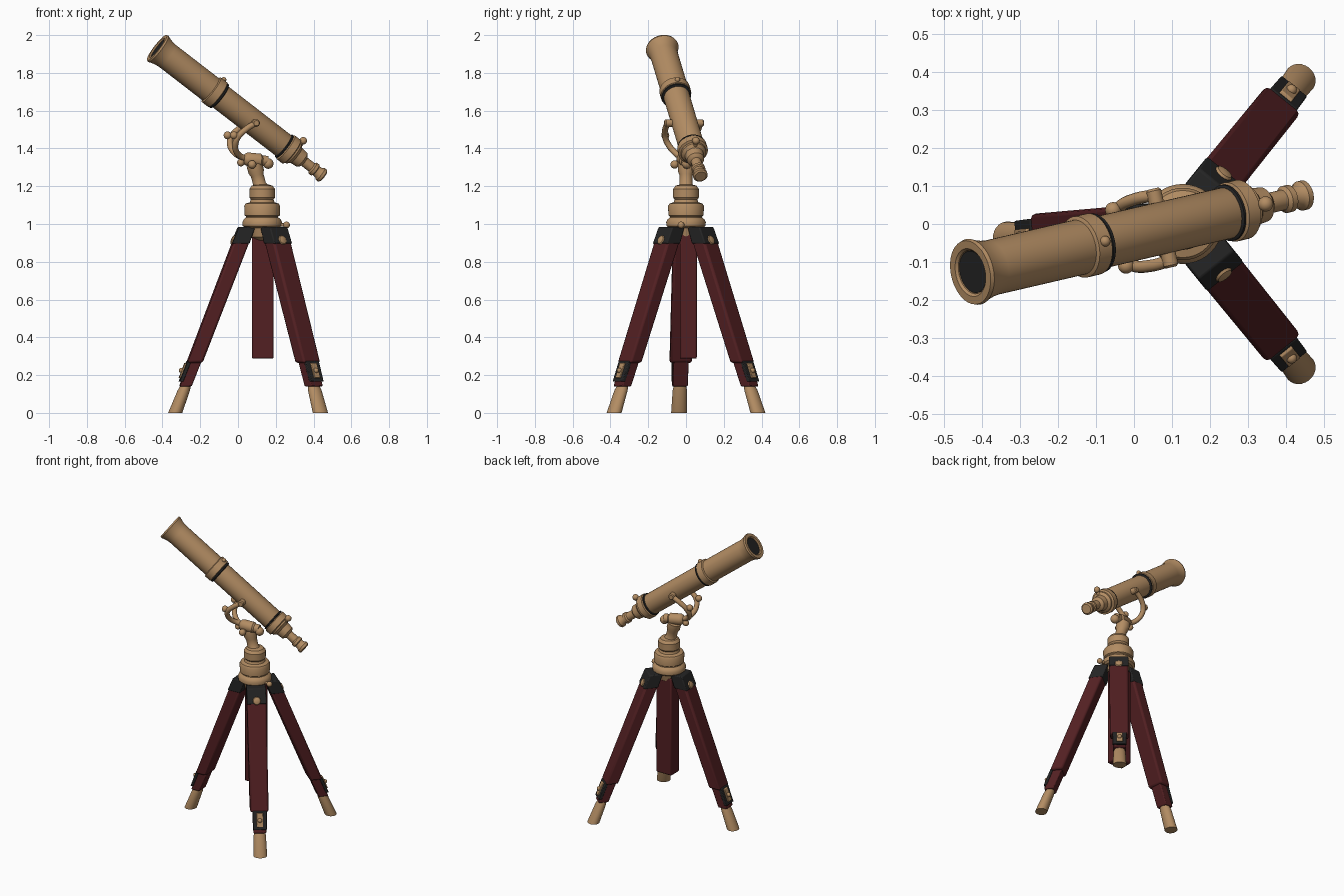
import bpy, bmesh, math
from mathutils import Vector, Matrix

cube = bpy.data.objects.get("Cube")
if cube:
    bpy.data.objects.remove(cube)


def material(name, rgb):
    m = bpy.data.materials.new(name)
    m.use_nodes = True
    m.diffuse_color = (*rgb, 1)
    m.node_tree.nodes["Principled BSDF"].inputs["Base Color"].default_value = (*rgb, 1)
    return m


BRASS = material("brass", (0.45, 0.265, 0.125))
WOOD = material("dark red wood", (0.085, 0.014, 0.016))
BLACK = material("black metal", (0.018, 0.018, 0.018))
Z = Vector((0, 0, 1))
CENTRE = Vector((0.128, 0, 0))


def finish(name, bm, mat, bevel=0):
    bmesh.ops.recalc_face_normals(bm, faces=bm.faces)
    mesh = bpy.data.meshes.new(name)
    bm.to_mesh(mesh)
    bm.free()
    obj = bpy.data.objects.new(name, mesh)
    bpy.context.collection.objects.link(obj)
    mesh.materials.append(mat)
    if bevel:
        mod = obj.modifiers.new("bevel", "BEVEL")
        mod.width = bevel
        mod.segments = 2
    bpy.ops.object.select_all(action="DESELECT")
    obj.select_set(True)
    bpy.context.view_layer.objects.active = obj
    bpy.ops.object.shade_smooth_by_angle(angle=math.radians(35))
    return obj


def loft(name, rings, mat, caps=True, bevel=0):
    """Skin a list of equal-sized point rings."""
    bm = bmesh.new()
    rows = [[bm.verts.new(p) for p in ring] for ring in rings]
    n = len(rows[0])
    for a, b in zip(rows, rows[1:]):
        for i in range(n):
            j = (i + 1) % n
            bm.faces.new((a[i], a[j], b[j], b[i]))
    if caps:
        bm.faces.new(rows[0])
        bm.faces.new(rows[-1])
    return finish(name, bm, mat, bevel)


def turn(name, profile, origin, axis, mat, caps=True, n=40):
    """Turned part: profile of (radius, distance) along an axis."""
    rot = Vector(axis).to_track_quat("Z", "Y").to_matrix()
    o = Vector(origin)
    angles = [2 * math.pi * i / n for i in range(n)]
    rings = [[o + rot @ Vector((r * math.cos(a), r * math.sin(a), h)) for a in angles]
             for r, h in profile]
    return loft(name, rings, mat, caps)


def ball(name, centre, radius, mat=BRASS):
    bm = bmesh.new()
    bmesh.ops.create_uvsphere(bm, u_segments=20, v_segments=12, radius=radius,
                              matrix=Matrix.Translation(centre))
    return finish(name, bm, mat)


def rod(name, a, b, radius, mat=BRASS):
    a, b = Vector(a), Vector(b)
    return turn(name, [(radius, 0), (radius, (b - a).length)], a, b - a, mat, n=24)


# Tripod legs: heading in degrees, foot radius, top radius
SQUARE = [(-1, -1), (1, -1), (1, 1), (-1, 1)]
ROUND = [(math.cos(i * math.pi / 12), math.sin(i * math.pi / 12)) for i in range(24)]

for side, heading, r_foot, r_top in (("front", -51, 0.49, 0.10),
                                     ("back", 51, 0.49, 0.10),
                                     ("right", 184.5, 0.462, 0.085)):
    a = math.radians(heading)
    out = Vector((math.cos(a), math.sin(a), 0))
    across = Vector((-out.y, out.x, 0))

    def at(z, push=0):
        return CENTRE + out * (r_foot + (r_top - r_foot) * z / 0.98 + push) + Z * z

    def block(part, sections, mat, outline=SQUARE, push=0, bevel=0.006):
        rings = [[at(z, push) + out * (u * t / 2) + across * (v * w / 2) for u, v in outline]
                 for z, w, t in sections]
        loft(side + "_leg_" + part, rings, mat, bevel=bevel)

    block("beam", [(0.265, 0.115, 0.08), (0.93, 0.12, 0.085)], WOOD, bevel=0.012)
    block("top_bracket", [(0.895, 0.123, 0.092), (0.985, 0.12, 0.085)], BLACK)
    block("lower_beam", [(0.14, 0.08, 0.062), (0.3, 0.08, 0.065)], WOOD)
    block("clamp", [(0.165, 0.086, 0.02), (0.275, 0.09, 0.02)], BLACK, push=0.033, bevel=0.004)
    block("clamp_plate", [(0.185, 0.04, 0.012), (0.265, 0.04, 0.012)], BRASS, push=0.046, bevel=0.003)
    block("foot", [(0, 0.085, 0.075), (0.12, 0.076, 0.066), (0.14, 0.066, 0.056)], BRASS, ROUND, bevel=0)

    # Rosette and clamp screw on the outer face
    slope = (at(1) - at(0)).normalized()
    normal = across.cross(slope)
    normal = normal if normal.dot(out) > 0 else -normal
    turn(side + "_leg_rosette", [(0.026, 0), (0.022, 0.007), (0.01, 0.011)],
         at(0.915, 0.044), normal, BRASS, n=16)
    ball(side + "_leg_clamp_screw", at(0.225, 0.053), 0.014)

# Hanging centre board and hub under the head
loft("centre_board", [[Vector((0.131 + u * 0.058, 0.012 + v * 0.045, z)) for u, v in SQUARE]
                      for z in (0.287, 0.95)], WOOD, bevel=0.008)
turn("hub", [(0.03, 0.91), (0.06, 0.93), (0.075, 0.99)], CENTRE, Z, BRASS)

# Turned head on top of the tripod
turn("head", [(0.09, 0.98), (0.103, 0.99), (0.105, 1.01), (0.097, 1.025), (0.085, 1.035),
              (0.085, 1.04), (0.093, 1.045), (0.095, 1.095), (0.088, 1.108), (0.065, 1.115),
              (0.06, 1.13), (0.068, 1.14), (0.068, 1.185), (0.055, 1.203), (0.03, 1.21)],
     CENTRE, Z, BRASS)
rod("head_screw", (0.22, -0.02, 0.995), (0.25, -0.025, 0.995), 0.009)
ball("head_screw_knob", (0.257, -0.026, 0.995), 0.018)

# Neck and cross barrel
turn("neck", [(0.045, 0), (0.034, 0.02), (0.034, 0.07), (0.042, 0.09), (0.042, 0.13)],
     (0.12, 0, 1.19), (-0.035, 0, 0.13), BRASS)
turn("cross_barrel", [(0.02, 0), (0.03, 0.008), (0.036, 0.02), (0.036, 0.09), (0.028, 0.1), (0.028, 0.13)],
     (0.03, -0.02, 1.345), (1, 0.23, -0.1), BRASS)
ball("barrel_knob", (0.16, 0.005, 1.32), 0.028)
rod("barrel_screw", (0.08, 0, 1.33), (0.075, -0.055, 1.315), 0.014)
ball("barrel_screw_knob", (0.075, -0.06, 1.315), 0.022)
ball("barrel_left_knob", (0.015, -0.02, 1.325), 0.02)

# Telescope axis, from the open end down to the eyepiece
START = Vector((-0.428, -0.127, 1.932))
END = Vector((0.455, 0.078, 1.25))
AXIS = (END - START).normalized()
UP = AXIS.to_track_quat("Z", "Y") @ Vector((0, 1, 0))
SIDE = Vector((-AXIS.y, AXIS.x, 0)).normalized()
HEAD = Vector((AXIS.x, AXIS.y, 0)).normalized()

turn("tube", [(0.056, 0.1), (0.058, 0.004), (0.064, -0.002), (0.085, -0.002), (0.088, 0.008),
              (0.083, 0.02), (0.076, 0.045), (0.073, 0.07), (0.073, 0.37), (0.069, 0.4),
              (0.068, 0.9), (0.06, 0.92)], START, AXIS, BRASS)
turn("bore", [(0.056, 0.006), (0.054, 0.06), (0.004, 0.06)], START, AXIS, BLACK)
bpy.data.objects["bore"].data.polygons[-2].flip()


def band(name, t, width, radius, mat):
    turn(name, [(radius - 0.012, t - width / 2), (radius, t - width / 2 + 0.006),
                (radius, t + width / 2 - 0.006), (radius - 0.012, t + width / 2)],
         START, AXIS, mat)


band("middle_ring", 0.39, 0.055, 0.082, BRASS)
band("middle_ring_trim", 0.421, 0.02, 0.079, BLACK)
band("end_ring", 0.895, 0.05, 0.079, BRASS)
band("end_ring_trim", 0.865, 0.018, 0.075, BLACK)
ball("middle_ring_screw", START + AXIS * 0.39 + UP * 0.083, 0.014)

# Focuser and eyepiece
turn("focuser", [(0.07, 0.9), (0.066, 0.93), (0.05, 0.945), (0.046, 0.985), (0.036, 0.995),
                 (0.027, 1.0), (0.027, 1.05), (0.036, 1.058), (0.036, 1.075), (0.029, 1.08),
                 (0.031, 1.1), (0.039, 1.11), (0.039, 1.125), (0.03, 1.132)], START, AXIS, BRASS)
rod("focus_shaft", START + AXIS * 0.93 + UP * 0.05, START + AXIS * 0.93 + UP * 0.085, 0.012)
ball("focus_knob", START + AXIS * 0.93 + UP * 0.085, 0.02)

# Yoke: one curved arm each side of the tube, with pivot and knob
PIVOT = START + AXIS * 0.645
PATH = [(0, 0.088, -0.01), (-0.05, 0.09, -0.04), (-0.095, 0.08, -0.085), (-0.105, 0.06, -0.125),
        (-0.09, 0.03, -0.165), (-0.055, 0.005, -0.19), (-0.02, 0, -0.2)]
for label, s in (("left", 1), ("right", -1)):
    curve = bpy.data.curves.new("yoke_arm", "CURVE")
    curve.dimensions = "3D"
    curve.bevel_depth = 0.016
    curve.bevel_resolution = 4
    curve.use_fill_caps = True
    spline = curve.splines.new("BEZIER")
    spline.bezier_points.add(len(PATH) - 1)
    for point, (h, w, z) in zip(spline.bezier_points, PATH):
        point.co = PIVOT + HEAD * h + SIDE * (w * s) + Z * z
        point.handle_left_type = point.handle_right_type = "AUTO"
    curve.materials.append(BRASS)
    arm = bpy.data.objects.new(label + "_yoke_arm", curve)
    bpy.context.collection.objects.link(arm)
    turn(label + "_pivot", [(0.02, 0.06), (0.02, 0.1), (0.014, 0.106)], PIVOT - Z * 0.01, SIDE * s, BRASS, n=24)
    ball(label + "_yoke_knob", PIVOT + HEAD * -0.115 + SIDE * (0.075 * s) - Z * 0.075, 0.021)
